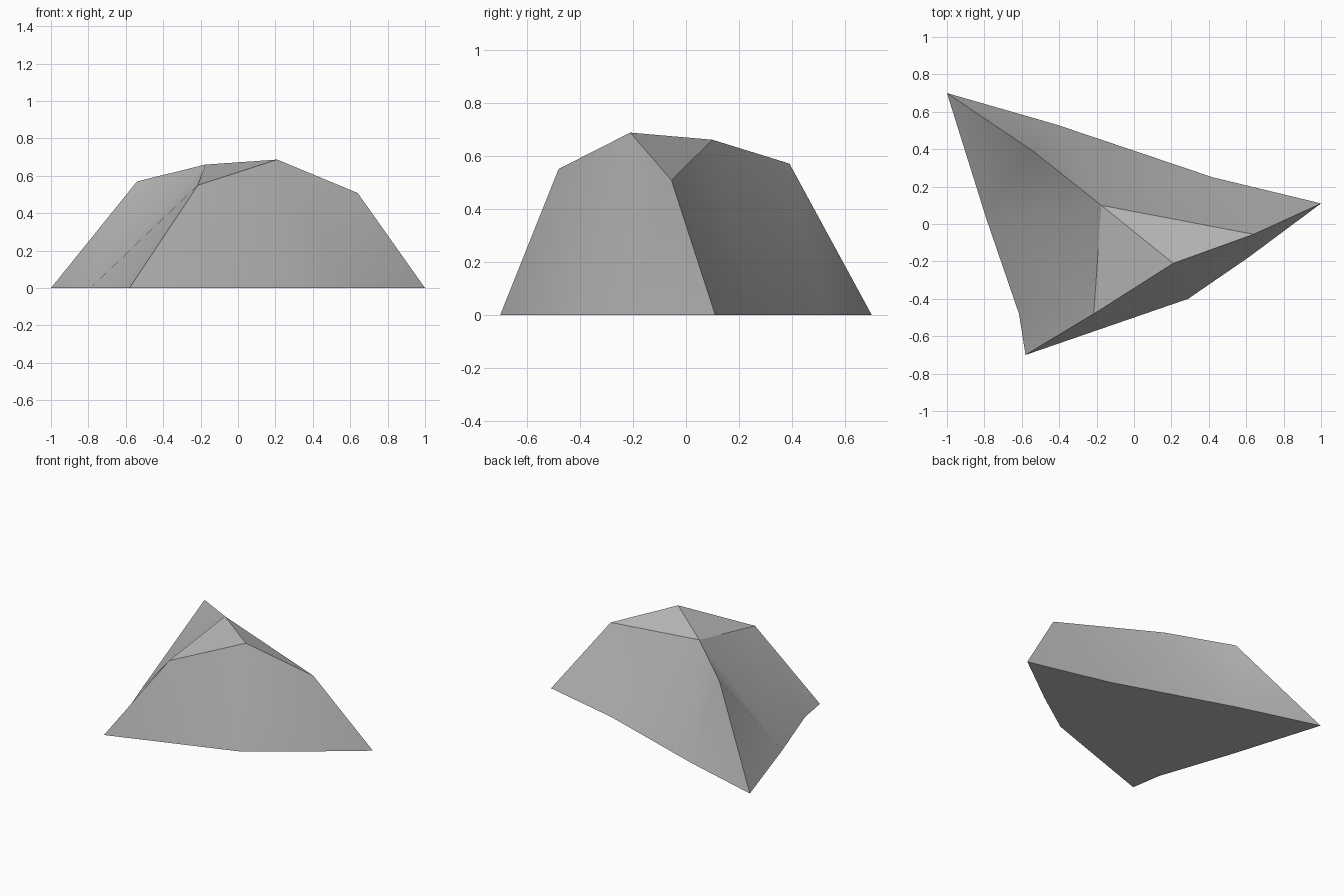
import bpy, bmesh, math

cube = bpy.data.objects.get("Cube")
if cube:
    bpy.data.objects.remove(cube, do_unlink=True)

# Stone material
stone = bpy.data.materials.new("grey_stone")
stone.use_nodes = True
colour = (0.5, 0.5, 0.5, 1)
stone.diffuse_color = colour
bsdf = next(n for n in stone.node_tree.nodes if n.type == "BSDF_PRINCIPLED")
bsdf.inputs["Base Color"].default_value = colour
bsdf.inputs["Roughness"].default_value = 0.9

# Ground outline, counter-clockwise from the front corner
outline = {
    "front": (-0.58, -0.70), "front_a": (0.29, -0.40), "front_b": (0.61, -0.18),
    "left": (1.0, 0.11), "back_b": (0.42, 0.25), "back_a": (-0.41, 0.53),
    "back": (-1.0, 0.70), "side_b": (-0.79, 0.03), "side_a": (-0.615, -0.48),
}
# Upper corners
crest = {
    "brow": (-0.215, -0.48, 0.55), "peak": (0.21, -0.21, 0.687),
    "shoulder": (0.64, -0.055, 0.508), "saddle": (-0.175, 0.10, 0.66),
    "spur": (-0.54, 0.39, 0.57),
}

bm = bmesh.new()
v = {name: bm.verts.new((x, y, 0)) for name, (x, y) in outline.items()}
base = list(v.values())
v.update({name: bm.verts.new(p) for name, p in crest.items()})


def strip(lower, upper, steps):
    """Triangulate between two chains; L or U says which chain advances."""
    i = j = 0
    for step in steps:
        a, b = v[lower[i]], v[upper[j]]
        if step == "L":
            i += 1
            bm.faces.new((a, v[lower[i]], b))
        else:
            j += 1
            bm.faces.new((a, v[upper[j]], b))


# Three flanks, each between the ground and the crest
strip(("front", "front_a", "front_b", "left"), ("brow", "peak", "shoulder"), "LULUL")
strip(("left", "back_b", "back_a", "back"), ("shoulder", "saddle", "spur"), "LULUL")
strip(("back", "side_b", "side_a", "front"), ("spur", "saddle", "brow"), "LUULL")

# Top facets and underside
bm.faces.new([v[n] for n in ("saddle", "brow", "peak")])
bm.faces.new([v[n] for n in ("saddle", "peak", "shoulder")])
bm.faces.new(base[::-1])
bmesh.ops.recalc_face_normals(bm, faces=bm.faces)

mesh = bpy.data.meshes.new("boulder")
bm.to_mesh(mesh)
bm.free()
mesh.materials.append(stone)
boulder = bpy.data.objects.new("boulder", mesh)
bpy.context.collection.objects.link(boulder)

# Smooth flanks with crisp ridges
bpy.ops.object.select_all(action="DESELECT")
boulder.select_set(True)
bpy.context.view_layer.objects.active = boulder
bpy.ops.object.shade_smooth_by_angle(angle=math.radians(30))
